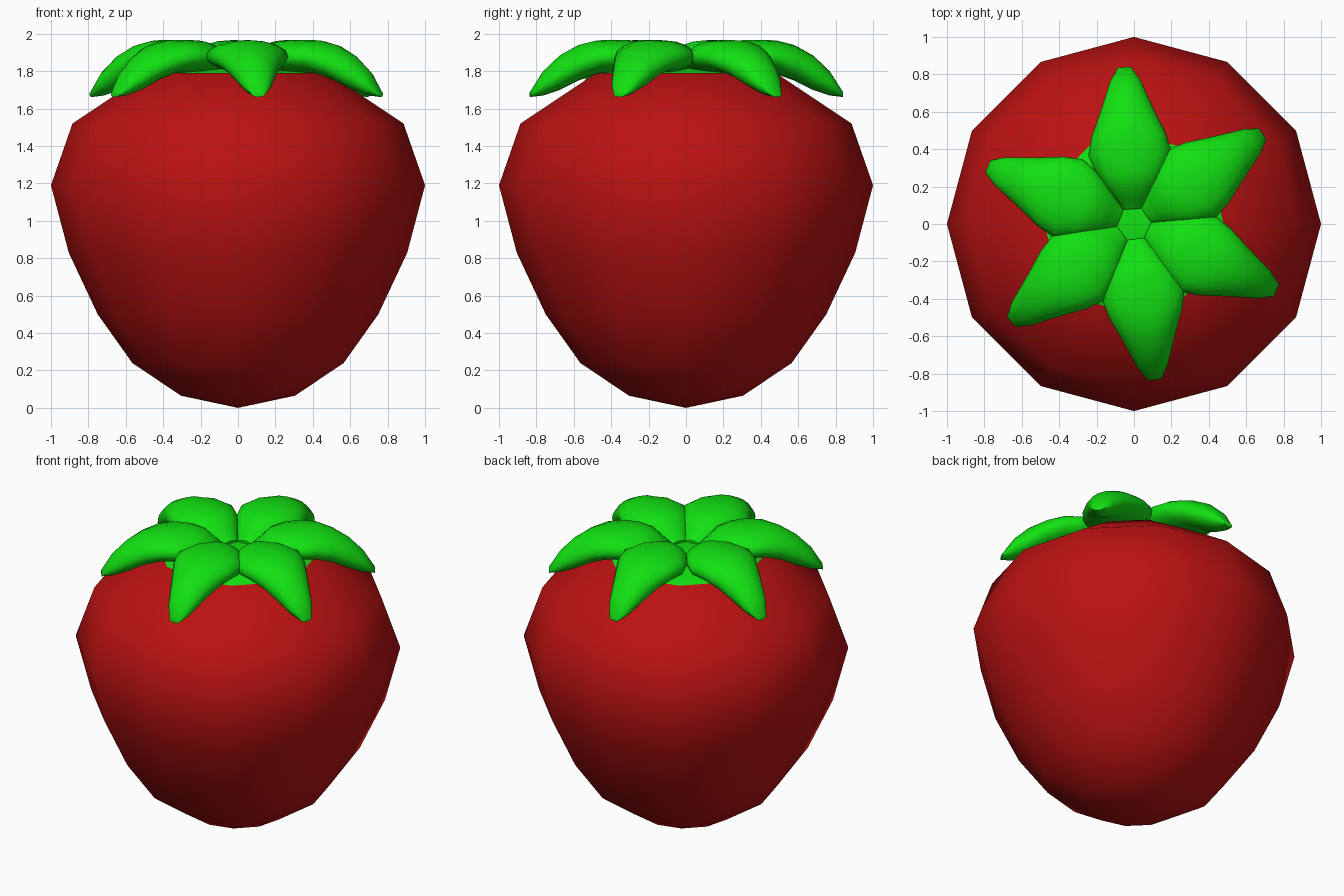
import bpy, bmesh, math
from mathutils import Matrix

cube = bpy.data.objects.get("Cube")
if cube:
    bpy.data.objects.remove(cube, do_unlink=True)


def material(name, colour):
    mat = bpy.data.materials.new(name)
    mat.use_nodes = True
    mat.diffuse_color = (*colour, 1)
    mat.node_tree.nodes["Principled BSDF"].inputs["Base Color"].default_value = (*colour, 1)
    return mat


red = material("fruit red", (0.5, 0.006, 0.006))
green = material("leaf green", (0.006, 0.75, 0.006))


def make_object(name, bm, mats):
    bmesh.ops.recalc_face_normals(bm, faces=bm.faces)
    for face in bm.faces:
        face.smooth = True
    mesh = bpy.data.meshes.new(name)
    bm.to_mesh(mesh)
    bm.free()
    for mat in mats:
        mesh.materials.append(mat)
    obj = bpy.data.objects.new(name, mesh)
    bpy.context.collection.objects.link(obj)
    return obj


def loft(bm, rings):
    """Join equal-length rings of vertices with quads."""
    for a, b in zip(rings, rings[1:]):
        n = len(a)
        for i in range(n):
            j = (i + 1) % n
            bm.faces.new((a[i], a[j], b[j], b[i]))


def fan(bm, ring, point):
    tip = bm.verts.new(point)
    for i in range(len(ring)):
        bm.faces.new((ring[i], ring[(i + 1) % len(ring)], tip))


# Fruit body: twelve-sided turned profile with a green crown
SIDES = 12
profile = [(0.305, 0.065), (0.565, 0.24), (0.75, 0.5), (0.905, 0.83),
           (1.0, 1.19), (0.885, 1.52), (0.48, 1.79)]
bm = bmesh.new()
rings = [[bm.verts.new((r * math.cos(math.tau * i / SIDES),
                        r * math.sin(math.tau * i / SIDES), z))
          for i in range(SIDES)] for r, z in profile]
loft(bm, rings)
fan(bm, rings[0], (0, 0, 0))
fan(bm, rings[-1], (0, 0, 1.83))
for face in bm.faces:
    face.material_index = int(face.calc_center_median().z > 1.78)
make_object("fruit_body", bm, [red, green])

# Leaf sections: distance from centre, half width, top height, bottom height
sections = [(0.08, 0.05, 1.84, 1.80), (0.14, 0.09, 1.89, 1.79),
            (0.20, 0.135, 1.945, 1.79), (0.28, 0.185, 1.965, 1.79),
            (0.38, 0.222, 1.967, 1.79), (0.48, 0.198, 1.965, 1.785),
            (0.58, 0.155, 1.94, 1.75), (0.68, 0.115, 1.885, 1.70),
            (0.77, 0.08, 1.80, 1.67), (0.84, 0.035, 1.69, 1.662)]


def make_leaf(name, degrees):
    bm = bmesh.new()
    steps = 16
    rings = []
    for r, w, top, low in sections:
        ring = []
        for i in range(steps):
            a = math.tau * i / steps
            z = (top + low) / 2 + (top - low) / 2 * math.sin(a)
            ring.append(bm.verts.new((r, w * math.cos(a), z)))
        rings.append(ring)
    loft(bm, rings)
    bm.faces.new(rings[0])
    bm.faces.new(rings[-1])
    bmesh.ops.rotate(bm, verts=bm.verts, cent=(0, 0, 0),
                     matrix=Matrix.Rotation(math.radians(degrees), 3, "Z"))
    obj = make_object(name, bm, [green])
    bpy.ops.object.select_all(action="DESELECT")
    obj.select_set(True)
    bpy.context.view_layer.objects.active = obj
    bpy.ops.object.shade_smooth_by_angle(angle=math.radians(50))


# Six leaves, slightly uneven around the crown
for n, angle in enumerate((35, 93.5, 158.5, 218.5, 277.5, 335)):
    make_leaf(f"leaf_{n + 1}", angle)
